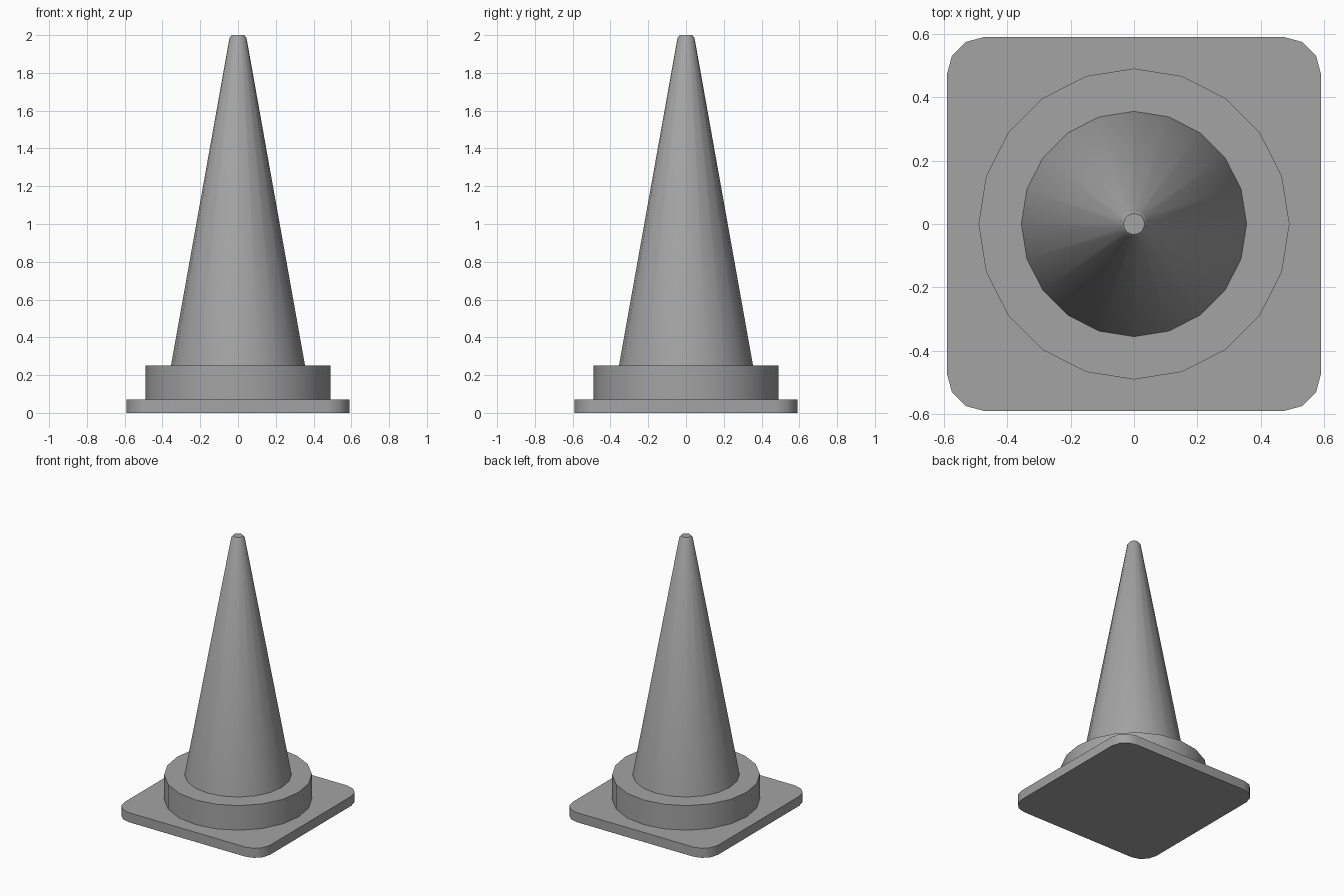
import bpy
import bmesh
from math import radians, sin, cos, tau

cube = bpy.data.objects.get("Cube")
if cube:
    bpy.data.objects.remove(cube, do_unlink=True)

SIDES = 20

# One plain grey for the whole model
grey = bpy.data.materials.new("plain grey")
grey.use_nodes = True
grey.diffuse_color = (0.37, 0.37, 0.37, 1)
grey.node_tree.nodes["Principled BSDF"].inputs["Base Color"].default_value = grey.diffuse_color


def finish(name, bm):
    bmesh.ops.recalc_face_normals(bm, faces=bm.faces[:])
    mesh = bpy.data.meshes.new(name)
    bm.to_mesh(mesh)
    bm.free()
    mesh.materials.append(grey)
    obj = bpy.data.objects.new(name, mesh)
    bpy.context.collection.objects.link(obj)
    bpy.ops.object.select_all(action="DESELECT")
    obj.select_set(True)
    bpy.context.view_layer.objects.active = obj
    bpy.ops.object.shade_smooth_by_angle(angle=radians(31))
    return obj


def lathe(name, profile):
    """Closed turned solid from (radius, height) pairs, bottom to top."""
    bm = bmesh.new()
    rings = [[bm.verts.new((r * cos(tau * i / SIDES), r * sin(tau * i / SIDES), z))
              for i in range(SIDES)] for r, z in profile]
    for low, high in zip(rings, rings[1:]):
        for i in range(SIDES):
            j = (i + 1) % SIDES
            bm.faces.new((low[i], low[j], high[j], high[i]))
    bm.faces.new(rings[0])
    bm.faces.new(rings[-1])
    return finish(name, bm)


# Square foot plate with rounded corners
half, height = 0.59, 0.07
bm = bmesh.new()
bmesh.ops.create_cube(bm, size=1)
for v in bm.verts:
    v.co = (v.co.x * 2 * half, v.co.y * 2 * half, (v.co.z + 0.5) * height)
uprights = [e for e in bm.edges if abs(e.verts[0].co.z - e.verts[1].co.z) > height / 2]
bmesh.ops.bevel(bm, geom=uprights, offset=0.12, segments=3, profile=0.5, affect="EDGES")
finish("base_plate", bm)

# Weight collar resting on the plate
lathe("base_collar", [(0.49, height), (0.49, 0.25)])

# Tapered body with a small chamfer at the tip
lathe("cone_body", [(0.355, 0.25), (0.045, 1.985), (0.033, 2.0)])
